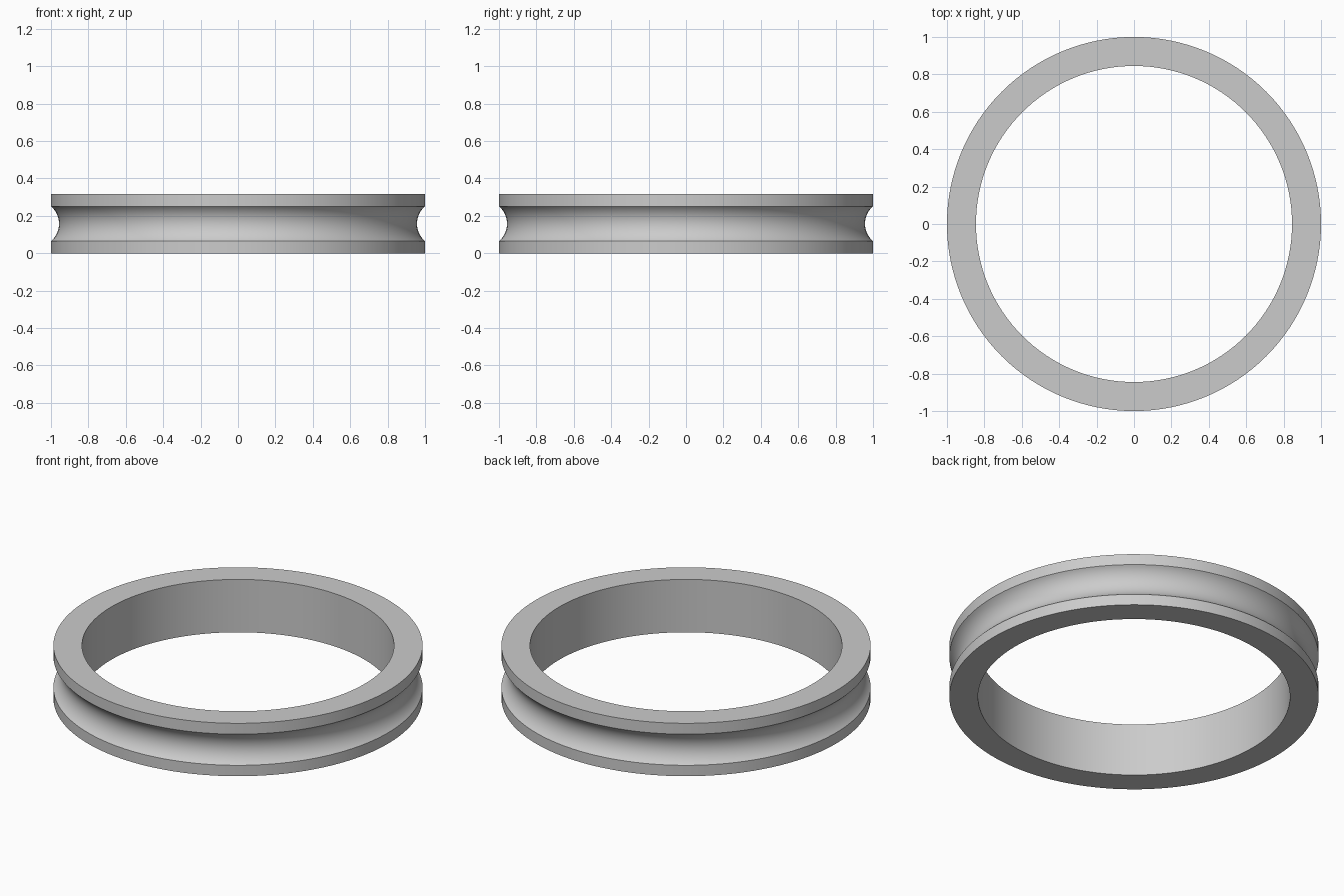
import bpy, bmesh, math
from mathutils import Matrix, Vector

cube = bpy.data.objects.get("Cube")
if cube:
    bpy.data.objects.remove(cube, do_unlink=True)

# Ring dimensions
OUTER, INNER, HEIGHT = 1.0, 0.845, 0.316
HALF_GROOVE, DEPTH = 0.093, 0.043
SEGMENTS, ARC_STEPS = 128, 20

# Plain grey material
grey = bpy.data.materials.new("light grey")
grey.use_nodes = True
colour = (0.6, 0.6, 0.6, 1)
grey.diffuse_color = colour
grey.node_tree.nodes["Principled BSDF"].inputs["Base Color"].default_value = colour

# Cross-section: square rim with a circular-arc groove on the outside
radius = (HALF_GROOVE ** 2 + DEPTH ** 2) / (2 * DEPTH)
half_angle = math.asin(HALF_GROOVE / radius)
centre = OUTER - DEPTH + radius
profile = [(INNER, 0), (OUTER, 0)]
for i in range(ARC_STEPS + 1):
    a = half_angle * (2 * i / ARC_STEPS - 1)
    profile.append((centre - radius * math.cos(a), HEIGHT / 2 + radius * math.sin(a)))
profile += [(OUTER, HEIGHT), (INNER, HEIGHT)]

# Sweep the section around the z axis
bm = bmesh.new()
rings = []
for s in range(SEGMENTS):
    turn = Matrix.Rotation(math.tau * s / SEGMENTS, 3, 'Z')
    rings.append([bm.verts.new(turn @ Vector((r, 0, z))) for r, z in profile])
for s in range(SEGMENTS):
    here, after = rings[s], rings[(s + 1) % SEGMENTS]
    for i in range(len(profile)):
        j = (i + 1) % len(profile)
        bm.faces.new((here[i], after[i], after[j], here[j]))
bmesh.ops.recalc_face_normals(bm, faces=bm.faces)
mesh = bpy.data.meshes.new("grooved_ring")
bm.to_mesh(mesh)
bm.free()
mesh.materials.append(grey)

ring = bpy.data.objects.new("grooved_ring", mesh)
bpy.context.collection.objects.link(ring)
bpy.ops.object.select_all(action='DESELECT')
ring.select_set(True)
bpy.context.view_layer.objects.active = ring
bpy.ops.object.shade_smooth_by_angle(angle=math.radians(30))
